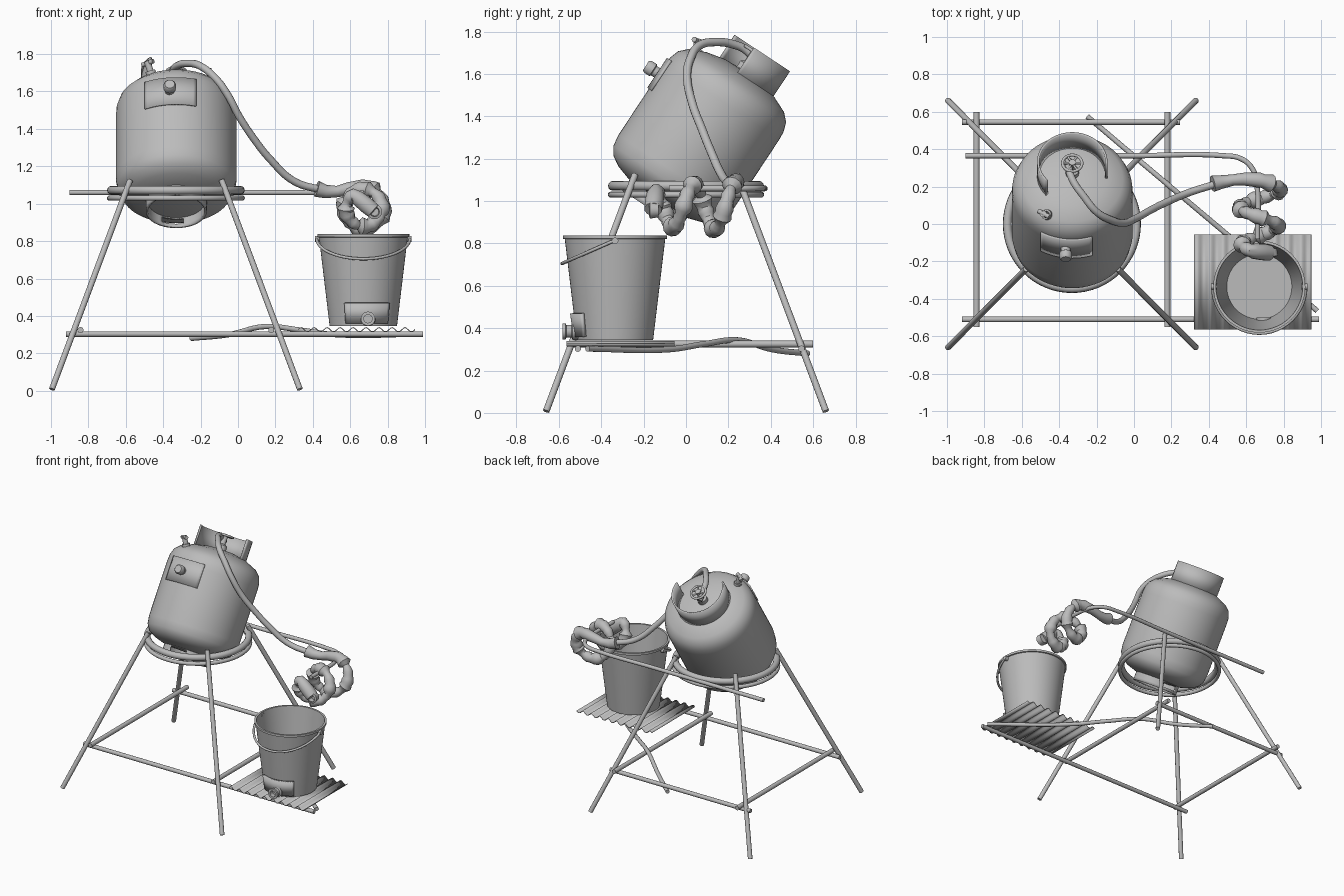
import bpy, bmesh
from math import sin, cos, pi, radians, atan2
from mathutils import Matrix, Vector

cube = bpy.data.objects.get("Cube")
if cube:
    bpy.data.objects.remove(cube)

metal = bpy.data.materials.new("plain_grey")
metal.use_nodes = True
grey = (0.5, 0.5, 0.5, 1)
metal.diffuse_color = grey
metal.node_tree.nodes["Principled BSDF"].inputs["Base Color"].default_value = grey


def activate(obj):
    bpy.ops.object.select_all(action='DESELECT')
    obj.select_set(True)
    bpy.context.view_layer.objects.active = obj


def finish(obj):
    obj.data.materials.clear()
    obj.data.materials.append(metal)
    activate(obj)
    bpy.ops.object.shade_smooth_by_angle(angle=radians(40))
    return obj


def lathe(name, profile, matrix=Matrix(), arc=(0, 360), segs=48, thick=0, keep=None):
    """Spin (radius, height) points about local z; open shells get a thickness."""
    bm = bmesh.new()
    a0, a1 = map(radians, arc)
    rows = []
    for j in range(segs + 1):
        a = a0 + (a1 - a0) * j / segs
        rows.append([bm.verts.new((r * cos(a), r * sin(a), h)) for r, h in profile])
    for j in range(segs):
        for i in range(len(profile) - 1):
            if keep is None or keep(i, j):
                bm.faces.new((rows[j][i], rows[j + 1][i], rows[j + 1][i + 1], rows[j][i + 1]))
    bmesh.ops.remove_doubles(bm, verts=bm.verts, dist=1e-5)
    bmesh.ops.recalc_face_normals(bm, faces=bm.faces)
    bm.transform(matrix)
    mesh = bpy.data.meshes.new(name)
    bm.to_mesh(mesh)
    bm.free()
    obj = bpy.data.objects.new(name, mesh)
    bpy.context.collection.objects.link(obj)
    if thick:
        mod = obj.modifiers.new("thickness", 'SOLIDIFY')
        mod.thickness, mod.offset = thick, 0
    return finish(obj)


def tube(name, points, radius, matrix=Matrix(), smooth=False, cyclic=False, radii=None):
    """Round bar along points, straight or smoothly bent."""
    curve = bpy.data.curves.new(name, 'CURVE')
    curve.dimensions = '3D'
    curve.bevel_depth, curve.bevel_resolution = radius, 4
    curve.use_fill_caps = True
    curve.resolution_u = 8
    spline = curve.splines.new('BEZIER' if smooth else 'POLY')
    store = spline.bezier_points if smooth else spline.points
    store.add(len(points) - 1)
    for i, (slot, point) in enumerate(zip(store, points)):
        place = matrix @ Vector(point)
        if smooth:
            slot.co = place
            slot.handle_left_type = slot.handle_right_type = 'AUTO'
        else:
            slot.co = (*place, 1)
        if radii:
            slot.radius = radii[i]
    spline.use_cyclic_u = cyclic
    obj = bpy.data.objects.new(name, curve)
    bpy.context.collection.objects.link(obj)
    activate(obj)
    bpy.ops.object.convert(target='MESH')
    return finish(bpy.context.view_layer.objects.active)


def ring(name, big, small, height, matrix=Matrix()):
    pts = [(big * cos(k * pi / 32), big * sin(k * pi / 32), height) for k in range(64)]
    return tube(name, pts, small, matrix, cyclic=True)


# Leaning gas tank, in a frame whose z runs along the tank
tank = Matrix.Translation((-0.33, -0.555, 0.366)) @ Matrix.Rotation(-atan2(0.55, 0.835), 4, 'X')
lathe("tank_body", [(0, .76), (.16, .77), (.24, .795), (.29, .825), (.315, .865), (.323, .92),
                    (.323, 1.32), (.32, 1.36), (.305, 1.405), (.27, 1.44), (.19, 1.475),
                    (.1, 1.495), (0, 1.5)], tank, segs=64)
lathe("tank_collar", [(.182, 1.455), (.182, 1.616)], tank, arc=(-5, 222), thick=.012)
# Foot ring with hand slots at the front and back
lathe("tank_foot_ring", [(.157, .71), (.157, .73), (.157, .765), (.157, .8)], tank, thick=.012,
      keep=lambda i, j: i != 1 or not (j % 24 in range(10, 16)))
lathe("tank_plate", [(.326, 1.18), (.326, 1.265), (.326, 1.35)], tank, arc=(-121, -71), segs=16, thick=.012)

# Knob on the plate
knob = tank @ Matrix.Translation((-.035, -.32, 1.265)) @ Matrix.Rotation(pi / 2, 4, 'X')
lathe("plate_knob", [(0, 0), (.026, 0), (.026, .03), (.033, .035), (.033, .065), (.026, .075), (0, .075)],
      knob, segs=24)

# Valve with spoked hand wheel
lathe("valve_stem", [(0, 1.48), (.035, 1.48), (.035, 1.53), (.018, 1.54), (.018, 1.61), (0, 1.61)], tank, segs=24)
ring("valve_wheel", .052, .008, 1.6, tank)
for k in range(6):
    a = k * pi / 3
    tube("wheel_spoke", [(0, 0, 1.6), (.052 * cos(a), .052 * sin(a), 1.6)], .006, tank)

# Small tap on the shoulder
base, out = Vector((-.13, -.22, 1.43)), Vector((-.3, -.45, .84))
side = Vector((.83, -.55, 0))
tip = base + out * .075
tube("shoulder_tap_stem", [base, base + out * .085], .018, tank)
tube("shoulder_tap_base", [base, base + out * .03], .028, tank)
tube("shoulder_tap_handle", [tip - side * .035, tip + side * .035], .013, tank)

# Hose from the valve down to the coil
tube("hose", [(-.35, .34, 1.65), (-.345, .28, 1.715), (-.32, .22, 1.74), (-.27, .15, 1.75),
              (-.2, .065, 1.735), (-.12, .02, 1.67), (-.06, .005, 1.59), (.01, .03, 1.46),
              (.09, .075, 1.34), (.17, .115, 1.24), (.3, .17, 1.12), (.46, .22, 1.07)], .02, smooth=True)

# Lumpy coil of flared pipe elbows
path = [Vector((.42, .215, 1.08)), Vector((.47, .225, 1.065)), Vector((.53, .235, 1.065)), Vector((.59, .24, 1.08))]
steps = 64
for k in range(steps + 1):
    f = k / steps
    a = pi / 2 - f * 1.9 * 2 * pi
    big = .115 - .025 * f
    path.append(Vector((.67 + big * cos(a), .235 - .375 * f, .975 + big * sin(a))))
path += [Vector((.64, -.145, 1.03)), Vector((.69, -.15, .99)), Vector((.725, -.155, .96))]
lumps = [.7 + .5 * ((k % 8) / 7) + .1 * sin(k * 2.1) for k in range(len(path))]
lumps[0], lumps[1], lumps[2] = 1.15, .95, .8
tube("coil_elbows", path, .038, radii=lumps)
mouth = Matrix.Translation((.73, -.13, .957)) @ Matrix.Rotation(pi / 2, 4, 'X')
lathe("coil_mouth", [(0, 0), (.034, 0), (.04, .04), (.026, .045), (.022, .015), (0, .015)], mouth, segs=20)

# Bent pipe that holds the coil
tube("coil_support_pipe", [(-.9, .365, 1.06), (0, .365, 1.06), (.48, .365, 1.06), (.57, .35, 1.06), (.63, .3, 1.06),
                           (.655, .22, 1.06), (.66, -.08, 1.06)], .014, smooth=True)

# Stand: rings, splayed legs and lower frame
stand = Matrix.Translation((-.332, 0, 0))
ring("stand_ring_upper", .345, .023, 1.072, stand)
ring("stand_ring_lower", .355, .014, 1.03, stand)
for sx in (-1, 1):
    for sy in (-1, 1):
        tube("stand_leg", [(.663 * sx, .66 * sy, .008), (.245 * sx, .24 * sy, 1.125)], .016, stand)
    tube("frame_side_bar", [(.51 * sx, -.55, .325), (.51 * sx, .6, .325)], .016, stand)
tube("frame_front_bar", [(-.92, -.51, .303), (.99, -.51, .303)], .015)
tube("frame_back_bar", [(-.92, .545, .303), (.245, .545, .303)], .015)
tube("frame_diagonal_bar", [(-.25, .575, .28), (-.05, .405, .3), (.14, .245, .343), (.33, .085, .325),
                            (.52, -.075, .3), (.98, -.465, .303)], .014, smooth=True)

# Corrugated sheet under the bucket
bm = bmesh.new()
waves, per = 9, 8
edges = []
for k in range(waves * per + 1):
    x = .32 + .625 * k / (waves * per)
    z = .329 + .011 * sin(2 * pi * k / per)
    edges.append([bm.verts.new((x, y, z)) for y in (-.565, -.055)])
for a, b in zip(edges, edges[1:]):
    bm.faces.new((a[0], b[0], b[1], a[1]))
mesh = bpy.data.meshes.new("corrugated_sheet")
bm.to_mesh(mesh)
bm.free()
sheet = bpy.data.objects.new("corrugated_sheet", mesh)
bpy.context.collection.objects.link(sheet)
sheet.modifiers.new("thickness", 'SOLIDIFY').thickness = .005
finish(sheet)

# Bucket with bail handle
spot = Matrix.Translation((.67, -.335, 0))
lathe("bucket", [(0, .345), (.18, .345), (.237, .82), (.246, .822), (.246, .838), (.232, .838),
                 (.174, .36), (0, .36)], spot, segs=56)
bail = [(-.25 * cos(pi * k / 24), -.25 * sin(pi * k / 24), .815 - .11 * sin(pi * k / 24)) for k in range(25)]
tube("bucket_handle", bail, .008, spot)
for s in (-1, 1):
    tube("bucket_ear", [(.225 * s, 0, .812), (.258 * s, 0, .812)], .016, spot)

# Patch and tap at the foot of the bucket
lathe("bucket_patch", [(.19, .36), (.204, .47)], spot, arc=(-119, -48), segs=16, thick=.016)
tap = Matrix.Translation((.695, -.5, .385)) @ Matrix.Rotation(pi / 2, 4, 'X')
lathe("bucket_tap", [(0, 0), (.04, 0), (.04, .035), (.03, .04), (.03, .065), (.038, .068), (.038, .082),
                     (.022, .082), (.022, .05), (0, .05)], tap, segs=24)
